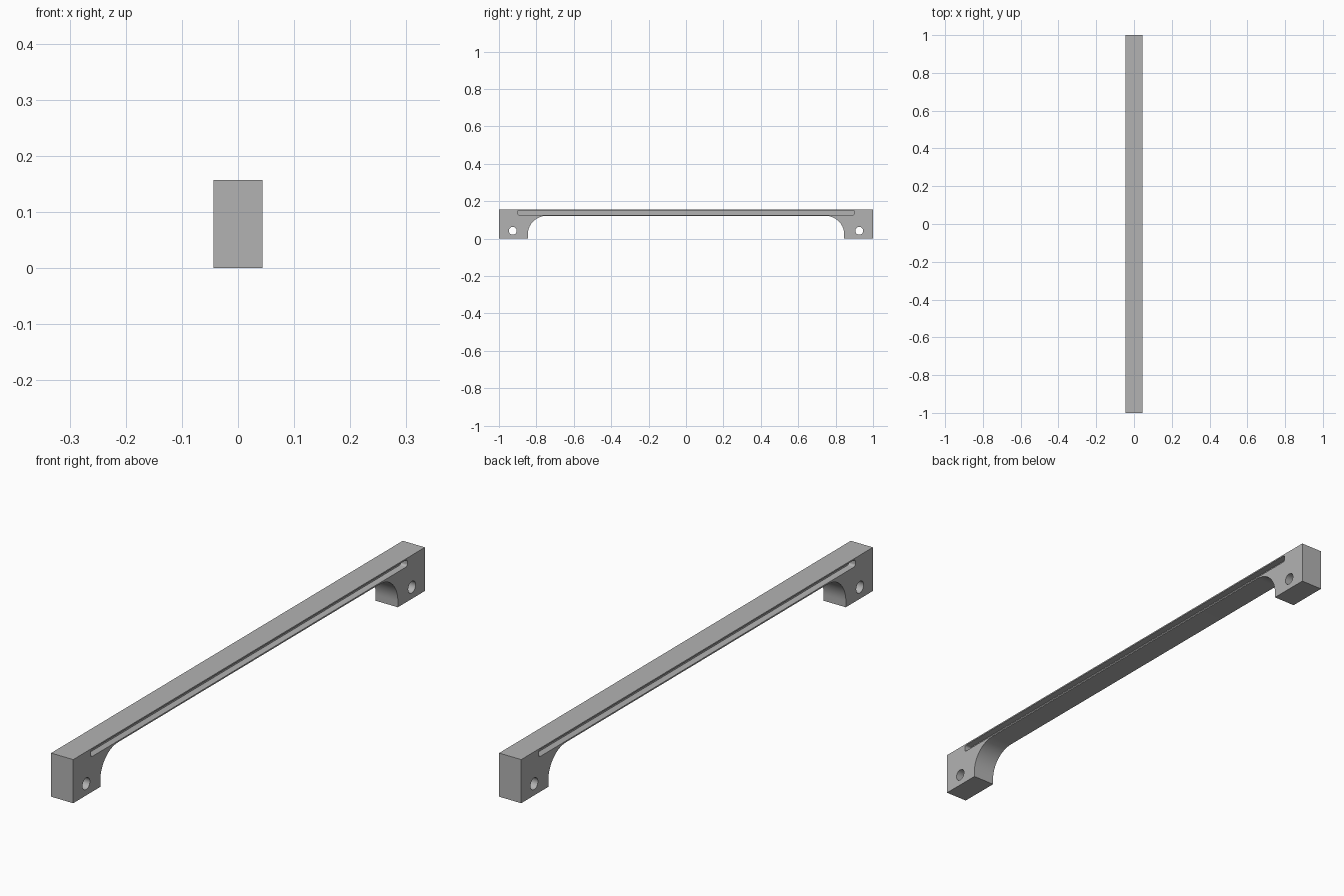
import bpy
import bmesh
from math import cos, sin, pi, radians

cube = bpy.data.objects.get("Cube")
if cube:
    bpy.data.objects.remove(cube, do_unlink=True)

WIDTH, HEIGHT, LENGTH = 0.088, 0.157, 2.0
LEG_INNER, BAR_BOTTOM, ARCH_R = 0.846, 0.122, 0.1
HOLE_Y, HOLE_Z, HOLE_R = 0.926, 0.042, 0.021
SLOT_HALF, SLOT_LOW, SLOT_HIGH = 0.9, 0.127, 0.152
SLOT_DEPTH, SLOT_R = 0.025, 0.008

grey = bpy.data.materials.new("satin grey")
grey.use_nodes = True
grey.diffuse_color = (0.45, 0.45, 0.45, 1)
grey.node_tree.nodes["Principled BSDF"].inputs["Base Color"].default_value = grey.diffuse_color


def arc(cy, cz, r, start, end, steps):
    """Points of an arc in the y-z plane, angles in degrees."""
    angles = [radians(start + (end - start) * i / steps) for i in range(steps + 1)]
    return [(cy + r * cos(a), cz + r * sin(a)) for a in angles]


def prism(name, outline, x0, x1):
    """Extrude a y-z outline from x0 to x1."""
    bm = bmesh.new()
    face = bm.faces.new([bm.verts.new((x0, y, z)) for y, z in outline])
    side = bmesh.ops.extrude_face_region(bm, geom=[face])
    verts = [v for v in side["geom"] if isinstance(v, bmesh.types.BMVert)]
    bmesh.ops.translate(bm, vec=(x1 - x0, 0, 0), verts=verts)
    bmesh.ops.recalc_face_normals(bm, faces=bm.faces)
    mesh = bpy.data.meshes.new(name)
    bm.to_mesh(mesh)
    bm.free()
    mesh.materials.append(grey)
    obj = bpy.data.objects.new(name, mesh)
    bpy.context.collection.objects.link(obj)
    return obj


def cut(target, cutter):
    """Subtract the cutter and discard it."""
    mod = target.modifiers.new("cut", 'BOOLEAN')
    mod.operation = 'DIFFERENCE'
    mod.solver = 'EXACT'
    mod.object = cutter
    bpy.context.view_layer.objects.active = target
    bpy.ops.object.modifier_apply(modifier=mod.name)
    bpy.data.objects.remove(cutter, do_unlink=True)


# Handle body: bar and two legs joined by rounded inner corners
half = [(LENGTH / 2, HEIGHT), (LENGTH / 2, 0), (LEG_INNER, 0)]
half += arc(LEG_INNER - ARCH_R, BAR_BOTTOM - ARCH_R, ARCH_R, 0, 90, 16)
outline = half + [(-y, z) for y, z in reversed(half)]
handle = prism("pull_handle", outline, -WIDTH / 2, WIDTH / 2)

# Screw holes through both legs
for side in (-1, 1):
    circle = arc(side * HOLE_Y, HOLE_Z, HOLE_R, 0, 360, 32)[:-1]
    cut(handle, prism("hole_cutter", circle, -WIDTH, WIDTH))

# Long grip groove with rounded corners on each side
groove = []
corners = [(1, SLOT_HIGH - SLOT_R), (-1, SLOT_HIGH - SLOT_R),
           (-1, SLOT_LOW + SLOT_R), (1, SLOT_LOW + SLOT_R)]
for i, (s, z) in enumerate(corners):
    groove += arc(s * (SLOT_HALF - SLOT_R), z, SLOT_R, 90 * i, 90 * i + 90, 5)
for side in (-1, 1):
    cut(handle, prism("groove_cutter", groove, side * (WIDTH / 2 - SLOT_DEPTH), side * WIDTH))

# Smooth the arches and holes, keep the edges sharp
bpy.ops.object.select_all(action='DESELECT')
handle.select_set(True)
bpy.context.view_layer.objects.active = handle
bpy.ops.object.shade_smooth_by_angle(angle=radians(30))
